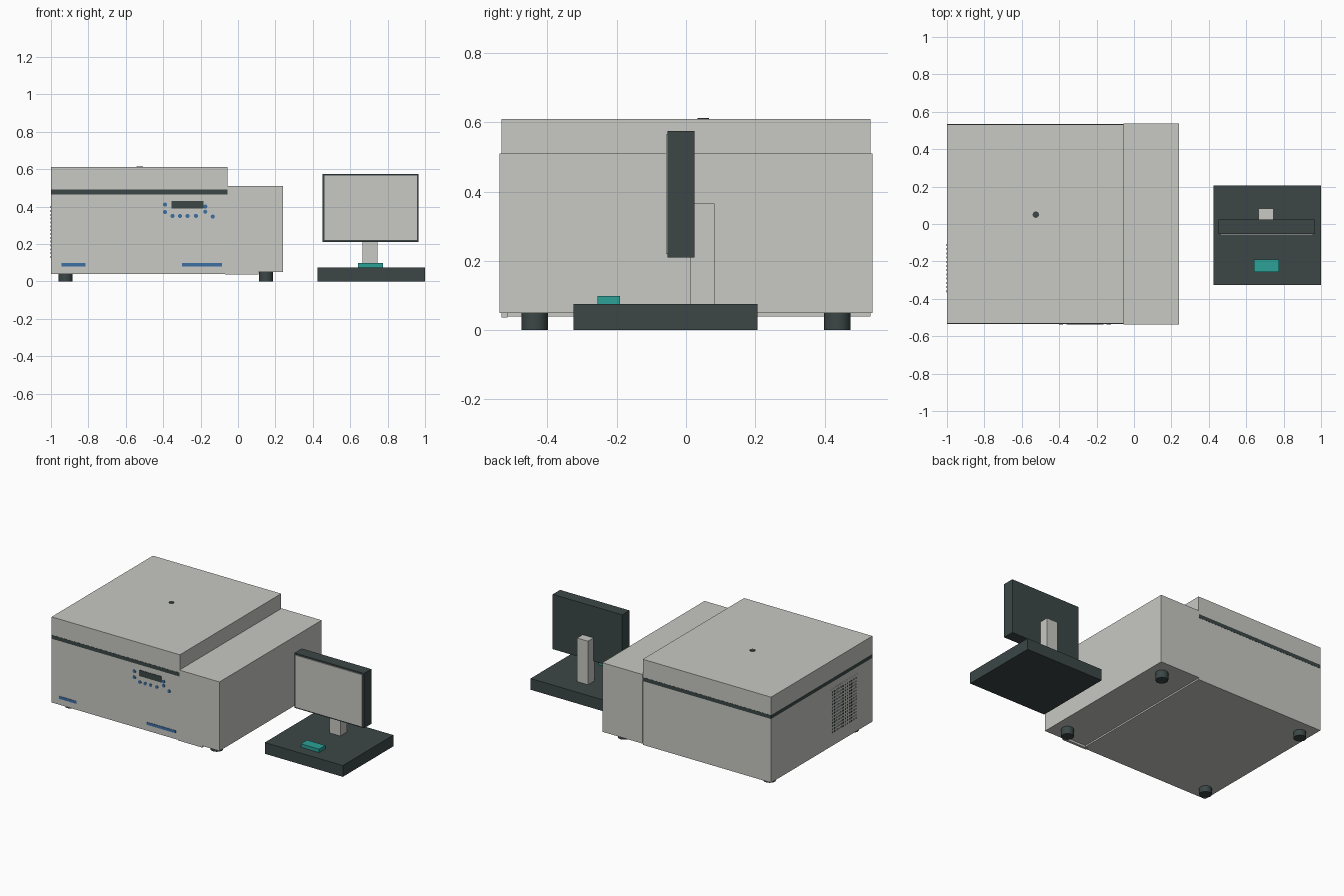
import bpy, bmesh
from mathutils import Matrix, Vector

cube = bpy.data.objects.get("Cube")
if cube:
    bpy.data.objects.remove(cube, do_unlink=True)


def material(name, rgb):
    m = bpy.data.materials.new(name)
    m.use_nodes = True
    m.diffuse_color = (*rgb, 1)
    m.node_tree.nodes["Principled BSDF"].inputs["Base Color"].default_value = (*rgb, 1)
    return m


grey = material("warm grey", (0.58, 0.58, 0.55))
dark = material("dark slate", (0.045, 0.062, 0.062))
blue = material("blue", (0.045, 0.16, 0.36))
teal = material("teal", (0.025, 0.36, 0.31))


def finish(name, bm, mat):
    mesh = bpy.data.meshes.new(name)
    bm.to_mesh(mesh)
    bm.free()
    mesh.materials.append(mat)
    ob = bpy.data.objects.new(name, mesh)
    bpy.context.collection.objects.link(ob)
    return ob


def add_box(bm, x, y, z):
    lo, hi = Vector((x[0], y[0], z[0])), Vector((x[1], y[1], z[1]))
    bmesh.ops.create_cube(bm, size=1, matrix=Matrix.Translation((lo + hi) / 2)
                          @ Matrix.Diagonal((*(hi - lo), 1)))


def box(name, x, y, z, mat):
    bm = bmesh.new()
    add_box(bm, x, y, z)
    return finish(name, bm, mat)


def cylinder(name, centre, radius, depth, mat, axis="Z", sides=32):
    bm = bmesh.new()
    turn = Matrix.Rotation(1.570796, 4, "X") if axis == "Y" else Matrix()
    bmesh.ops.create_cone(bm, cap_ends=True, segments=sides, radius1=radius,
                          radius2=radius, depth=depth,
                          matrix=Matrix.Translation(centre) @ turn)
    for f in bm.faces:
        f.smooth = len(f.verts) == 4
    for e in bm.edges:
        e.smooth = all(len(f.verts) == 4 for f in e.link_faces)
    return finish(name, bm, mat)


# Cabinet, side housing, seal and lid
box("main_cabinet", (-1, -0.055), (-0.533, 0.533), (0.04, 0.465), grey)
box("side_housing", (-0.055, 0.24), (-0.538, 0.538), (0.05, 0.51), grey)
box("lid_seal", (-1, -0.055), (-0.534, 0.534), (0.465, 0.49), dark)
box("lid", (-1, -0.055), (-0.533, 0.533), (0.49, 0.61), grey)
box("front_tab", (-0.07, 0.11), (-0.533, -0.516), (0.036, 0.052), grey)
cylinder("lid_port", (-0.525, 0.05, 0.61), 0.017, 0.006, dark)

# Feet
for side, x in (("right", -0.922), ("left", 0.15)):
    for end, y in (("front", -0.437), ("back", 0.437)):
        cylinder(f"{end}_{side}_foot", (x, y, 0.026), 0.038, 0.052, dark)

# Control panel and trim stripes
FRONT = -0.533
box("display", (-0.355, -0.185), (FRONT - 0.003, FRONT + 0.003), (0.39, 0.43), dark)
buttons = [(-0.39, 0.41), (-0.39, 0.37), (-0.35, 0.35), (-0.31, 0.35), (-0.27, 0.35),
           (-0.225, 0.35), (-0.175, 0.372), (-0.175, 0.4), (-0.135, 0.346)]
for i, (x, z) in enumerate(buttons):
    cylinder(f"button_{i + 1}", (x, FRONT, z), 0.011, 0.006, blue, "Y", 16)
for name, x in (("right_stripe", (-0.945, -0.815)), ("left_stripe", (-0.3, -0.085))):
    box(name, x, (FRONT - 0.002, FRONT + 0.003), (0.08, 0.098), blue)

# Side vent: thin plate with a grid of dark openings
box("vent_plate", (-1.001, -0.997), (-0.385, -0.09), (0.1, 0.42), grey)
bm = bmesh.new()
for row in range(14):
    for col in range(12):
        y, z = -0.365 + col * 0.0225, 0.125 + row * 0.0205
        add_box(bm, (-1.002, -0.998), (y, y + 0.011), (z, z + 0.01))
finish("vent_openings", bm, dark)

# Separate monitor with its base and keypad
box("monitor_base", (0.425, 1), (-0.325, 0.207), (0, 0.075), dark)
box("monitor_stand", (0.665, 0.745), (0.012, 0.082), (0.07, 0.365), grey)
box("monitor_frame", (0.453, 0.965), (-0.053, 0.024), (0.21, 0.575), dark)
box("monitor_screen", (0.463, 0.956), (-0.058, -0.05), (0.22, 0.565), grey)
box("keypad", (0.642, 0.776), (-0.256, -0.19), (0.07, 0.098), teal)
